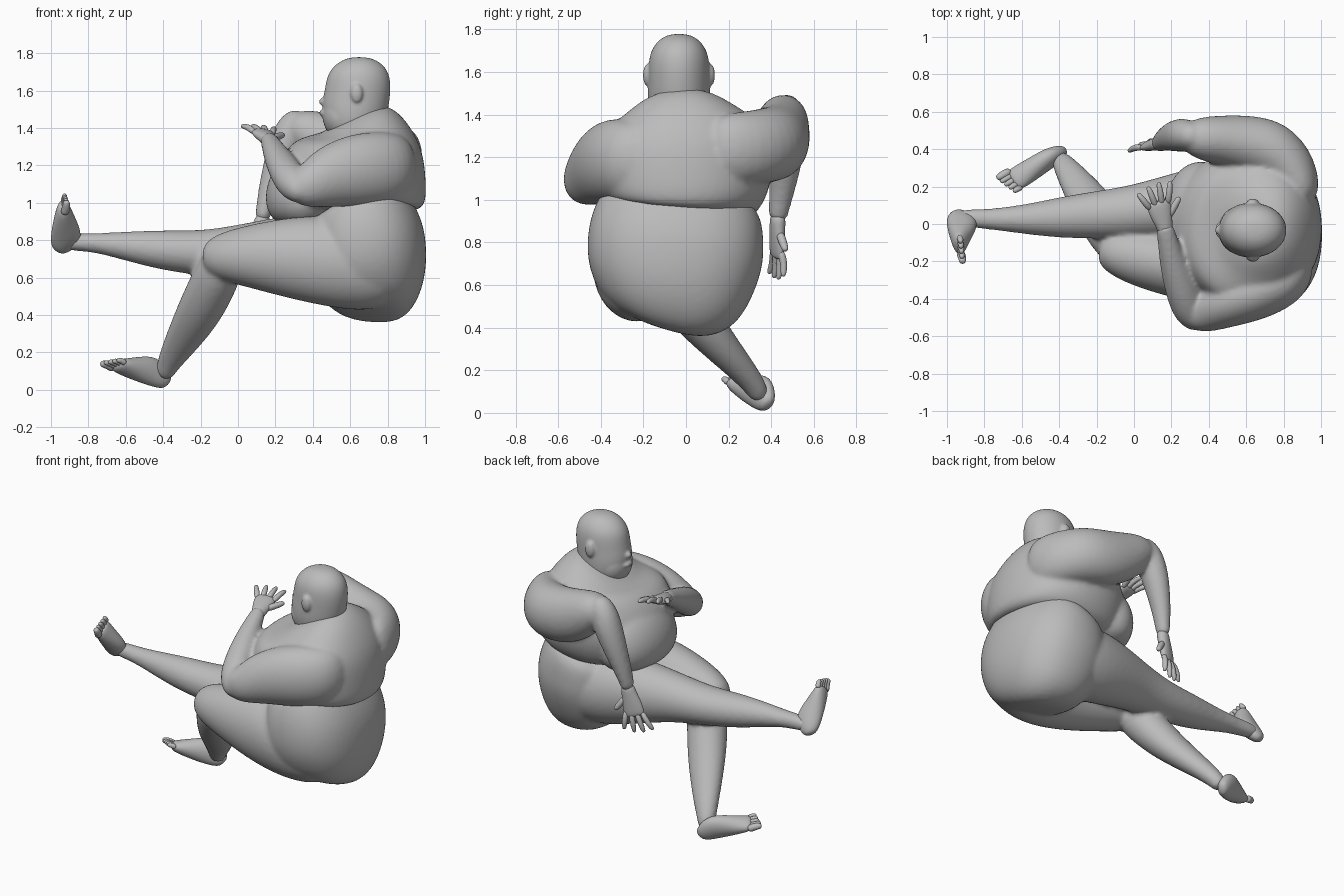
import bpy, bmesh, math
from mathutils import Vector

default = bpy.data.objects.get("Cube")
if default:
    bpy.data.objects.remove(default)

skin = bpy.data.materials.new("grey_skin")
skin.use_nodes = True
skin.diffuse_color = (.5, .5, .5, 1)
skin.node_tree.nodes["Principled BSDF"].inputs["Base Color"].default_value = (.5, .5, .5, 1)
X, Z = Vector((1, 0, 0)), Vector((0, 0, 1))


def boxy(value, power):
    return math.copysign(abs(value) ** power, value)


def add_loft(bm, stations, up=Z, sides=14, power=1):
    """Skin rings along a path; a station is (x, y, z, side radius, up radius).
    A power below one makes the rings boxier."""
    points = [Vector(s[:3]) for s in stations]
    rings = []
    for i, station in enumerate(stations):
        tangent = (points[min(i + 1, len(points) - 1)] - points[max(i - 1, 0)]).normalized()
        side = tangent.cross(up).normalized()
        rise = side.cross(tangent)
        ring = []
        for k in range(sides):
            turn = math.tau * k / sides
            offset = side * boxy(math.cos(turn), power) * station[3]
            offset += rise * boxy(math.sin(turn), power) * station[4]
            ring.append(bm.verts.new(points[i] + offset))
        rings.append(ring)
    for low, high in zip(rings, rings[1:]):
        for k in range(sides):
            n = (k + 1) % sides
            bm.faces.new((low[k], low[n], high[n], high[k]))
    bm.faces.new(rings[0][::-1])
    bm.faces.new(rings[-1])


def add_blob(bm, centre, size):
    made = bmesh.ops.create_uvsphere(bm, u_segments=12, v_segments=8, radius=1)["verts"]
    bmesh.ops.scale(bm, vec=size, verts=made)
    bmesh.ops.translate(bm, vec=centre, verts=made)


def finish(name, bm, voxel=0, relax=0):
    """Make the object; with a voxel size, fuse its overlapping volumes into one skin."""
    bmesh.ops.recalc_face_normals(bm, faces=bm.faces)
    mesh = bpy.data.meshes.new(name)
    bm.to_mesh(mesh)
    bm.free()
    mesh.materials.append(skin)
    mesh.shade_smooth()
    part = bpy.data.objects.new(name, mesh)
    bpy.context.collection.objects.link(part)
    rounding = part.modifiers.new("rounding", "SUBSURF")
    rounding.levels = rounding.render_levels = 2
    if voxel:
        fuse = part.modifiers.new("fuse", "REMESH")
        fuse.mode, fuse.voxel_size, fuse.use_smooth_shade = "VOXEL", voxel, True
        part.modifiers.new("relax", "SMOOTH").iterations = relax


def add_digit(bm, base, tip, thick, normal, bend=0):
    """One tapered finger or toe with a slight bend."""
    stations = []
    for t, r in ((0, 1), (.45, 1), (.85, .85), (1, .5)):
        p = base.lerp(tip, t) + normal * bend * math.sin(t * math.pi)
        stations.append((*p, thick * r, thick * r))
    add_loft(bm, stations, normal, 8)


def hand(name, wrist, knuckle, across, reach):
    """Flat palm, four fanned fingers, and a thumb on the +across side."""
    wrist, knuckle, across = Vector(wrist), Vector(knuckle), Vector(across).normalized()
    ahead = (knuckle - wrist).normalized()
    normal = across.cross(ahead).normalized()
    bm = bmesh.new()
    palm = [(-.25, .042, .038), (.15, .047, .036), (.6, .064, .032), (1, .066, .026), (1.1, .055, .016)]
    add_loft(bm, [(*wrist.lerp(knuckle, t), a, b) for t, a, b in palm], normal)
    for i, length in enumerate((.8, .95, 1, .9)):
        slot = i - 1.5
        base = knuckle + across * slot * .032 - ahead * .02
        tip = base + ahead * reach * length + across * slot * .03
        add_digit(bm, base, tip, .019, normal, .012)
    base = wrist.lerp(knuckle, .35) + across * .03
    add_digit(bm, base, base + ahead * .09 + across * .09, .022, normal)
    finish(name, bm)


def foot(name, heel, ball, across, instep):
    """Wedge foot from heel to ball with five toes, big toe on the -across side."""
    heel, ball, across = Vector(heel), Vector(ball), Vector(across).normalized()
    ahead = (ball - heel).normalized()
    normal = Vector(instep)
    normal = (normal - ahead * normal.dot(ahead)).normalized()
    across = (across - normal * across.dot(normal) - ahead * across.dot(ahead)).normalized()
    bm = bmesh.new()
    shape = [(-.22, .022, .03, .01), (-.1, .042, .062, .025), (.2, .054, .09, .05),
             (.55, .06, .07, .026), (.95, .068, .042, .004), (1.12, .057, .026, 0)]
    add_loft(bm, [(*(heel.lerp(ball, t) + normal * lift), a, b) for t, a, b, lift in shape], normal)
    for i, length in enumerate((.09, .085, .075, .065, .055)):
        base = ball + across * (i - 2) * .027
        add_digit(bm, base, base + ahead * length, .025 if i == 0 else .018, normal, .008)
    finish(name, bm)


# Upper body: heavy trunk leaning forward at the neck, belly and chest
upper = bmesh.new()
add_loft(upper, [
    (.59, -.03, .93, .3, .28), (.58, -.02, .98, .38, .38), (.6, -.02, 1.08, .43, .425),
    (.63, -.02, 1.2, .43, .39), (.645, -.02, 1.29, .42, .355), (.645, -.025, 1.36, .36, .305),
    (.64, -.03, 1.42, .25, .235), (.61, -.035, 1.47, .15, .15)], X, 18, .93)
add_loft(upper, [
    (.34, .02, .87, .22, .12), (.34, .02, .94, .31, .2), (.35, .02, 1.04, .335, .22),
    (.4, .01, 1.16, .3, .2), (.44, 0, 1.24, .2, .12)], X)
for side in (-1, 1):
    add_blob(upper, (.42, -.02 + side * .15, 1.19), (.16, .18, .13))

# Left arm: upper arm drawn forward, forearm folded across the chest
add_loft(upper, [
    (.9, -.14, 1.2, .08, .15), (.84, -.28, 1.19, .14, .19), (.72, -.34, 1.185, .155, .205),
    (.58, -.39, 1.165, .15, .195), (.45, -.44, 1.125, .13, .16), (.36, -.49, 1.08, .1, .115),
    (.28, -.51, 1.07, .06, .075)])
add_loft(upper, [
    (.36, -.55, 1.03, .05, .05), (.3, -.48, 1.09, .095, .095), (.25, -.34, 1.175, .092, .088),
    (.2, -.18, 1.26, .07, .068), (.17, -.04, 1.33, .05, .046), (.16, 0, 1.35, .044, .038)])
hand("left_hand", (.165, -.02, 1.335), (.13, .11, 1.375), (.95, .3, -.1), .135)

# Right arm: elbow lifted to the side, forearm hanging
add_loft(upper, [
    (.93, .1, 1.24, .08, .16), (.86, .29, 1.24, .14, .18), (.74, .4, 1.26, .17, .18),
    (.6, .43, 1.27, .16, .185), (.45, .45, 1.33, .135, .16), (.34, .46, 1.4, .115, .115),
    (.26, .46, 1.42, .065, .065)])
add_loft(upper, [
    (.34, .465, 1.49, .05, .05), (.285, .475, 1.4, .092, .095), (.23, .475, 1.26, .092, .085),
    (.175, .46, 1.1, .068, .064), (.135, .435, .95, .05, .044), (.13, .43, .9, .044, .038)], X)
finish("upper_body_and_arms", upper, .014, 6)
hand("right_hand", (.13, .43, .9), (.085, .425, .745), (.9, .35, 0), .145)

# Head: skull with full lower face and small features
head = bmesh.new()
add_loft(head, [
    (.62, -.033, 1.34, .1, .1), (.61, -.033, 1.4, .14, .145), (.62, -.033, 1.48, .152, .18),
    (.635, -.033, 1.56, .148, .18), (.645, -.033, 1.64, .147, .178), (.647, -.033, 1.7, .135, .163),
    (.645, -.033, 1.75, .1, .12), (.645, -.033, 1.78, .045, .05)], X, 16)
add_loft(head, [
    (.58, -.033, 1.36, .07, .06), (.56, -.033, 1.395, .115, .09), (.555, -.033, 1.45, .135, .115),
    (.565, -.033, 1.52, .125, .11), (.58, -.033, 1.57, .09, .09)], X)
add_blob(head, (.456, -.033, 1.54), (.025, .026, .022))
add_blob(head, (.478, -.033, 1.575), (.02, .02, .045))
add_blob(head, (.452, -.033, 1.48), (.018, .042, .02))
for side in (-1, 1):
    add_blob(head, (.635, -.033 + side * .15, 1.585), (.034, .02, .052))
finish("head", head, .008, 4)

# Lower body: seat
lower = bmesh.new()
add_loft(lower, [
    (.72, -.09, .39, .16, .14), (.73, -.07, .45, .3, .23), (.71, -.055, .56, .37, .3),
    (.69, -.05, .7, .42, .325), (.68, -.05, .83, .42, .325), (.65, -.03, .94, .4, .29),
    (.61, -.02, 1.02, .34, .26)], X, 20, .86)

# Right leg: stretched out straight ahead
add_loft(lower, [
    (.88, .1, .66, .18, .19), (.7, .12, .69, .22, .25), (.48, .13, .71, .215, .25),
    (.25, .1, .73, .185, .21), (.02, .065, .735, .15, .155), (-.18, .05, .73, .132, .125),
    (-.38, .035, .745, .115, .112), (-.56, .025, .765, .085, .087), (-.75, .025, .785, .058, .053),
    (-.86, .03, .79, .052, .05), (-.95, .035, .79, .04, .04)])

# Left leg: thigh forward, shin crossing below the other leg
add_loft(lower, [
    (.88, -.19, .65, .17, .18), (.72, -.22, .655, .21, .25), (.5, -.25, .69, .205, .255),
    (.25, -.225, .71, .185, .22), (.03, -.18, .715, .16, .165), (-.1, -.15, .71, .13, .13),
    (-.19, -.13, .7, .075, .075)])
add_loft(lower, [
    (-.06, -.15, .76, .07, .07), (-.08, -.11, .68, .135, .125), (-.145, -.02, .54, .125, .13),
    (-.215, .085, .4, .105, .125), (-.305, .22, .25, .075, .095), (-.38, .325, .13, .056, .062),
    (-.4, .355, .06, .045, .045)], X)
finish("seat_and_legs", lower, .014, 6)
foot("right_foot", (-.97, .025, .785), (-.935, -.11, .97), (.15, .8, .5), (1, 0, .1))
foot("left_foot", (-.42, .355, .04), (-.63, .24, .125), (.2, -.6, -.5), (-.2, .2, 1))
